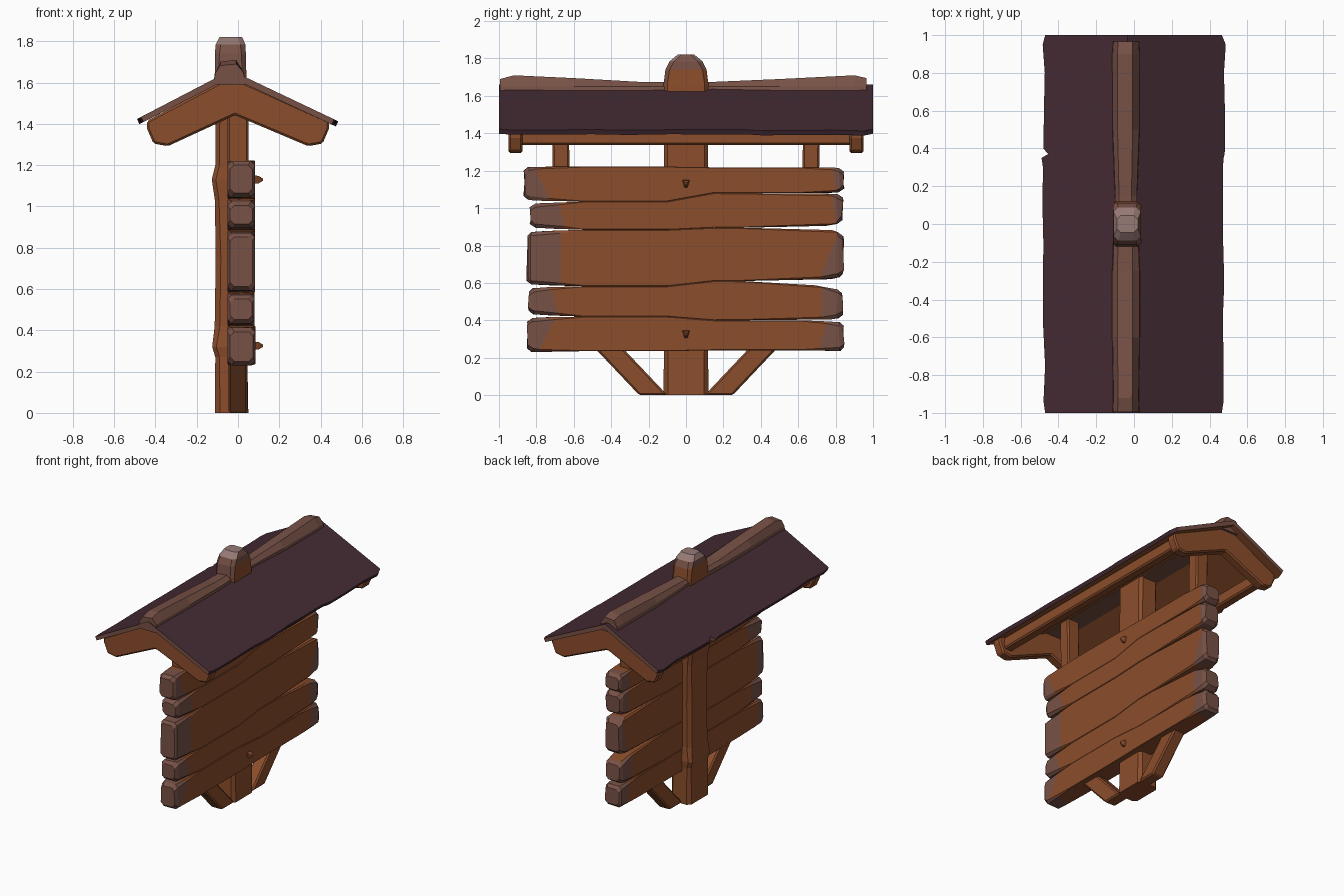
import bpy, bmesh, random
from mathutils import Vector

if "Cube" in bpy.data.objects:
    bpy.data.objects.remove(bpy.data.objects["Cube"])

random.seed(7)


def mat(name, rgb):
    m = bpy.data.materials.new(name)
    m.diffuse_color = (*rgb, 1)
    m.use_nodes = True
    m.node_tree.nodes["Principled BSDF"].inputs["Base Color"].default_value = m.diffuse_color
    return m


WOOD, WORN, ROOF, PALE = 0, 1, 2, 3
MATS = [mat("warm_wood", (0.26, 0.075, 0.025)), mat("worn_wood", (0.185, 0.083, 0.062)),
        mat("roof_plum", (0.058, 0.024, 0.034)), mat("pale_wood", (0.31, 0.195, 0.18))]


def jit(a):
    return random.uniform(-a, a)


def loft(name, rings, rule=None, bevel=0):
    """Skin a list of equal-length point rings, cap both ends, colour faces by rule."""
    bm = bmesh.new()
    vs = [[bm.verts.new(p) for p in r] for r in rings]
    n = len(rings[0])
    for i in range(len(vs) - 1):
        for j in range(n):
            k = (j + 1) % n
            f = bm.faces.new((vs[i][j], vs[i][k], vs[i + 1][k], vs[i + 1][j]))
            f.tag = False
    bm.faces.new(vs[0][::-1])
    bm.faces.new(vs[-1])
    bmesh.ops.recalc_face_normals(bm, faces=bm.faces)
    bm.normal_update()
    if rule:
        for f in bm.faces:
            f.material_index = rule(f.calc_center_median(), f.normal)
    me = bpy.data.meshes.new(name)
    bm.to_mesh(me)
    bm.free()
    for m in MATS:
        me.materials.append(m)
    ob = bpy.data.objects.new(name, me)
    bpy.context.collection.objects.link(ob)
    if bevel:
        b = ob.modifiers.new("bevel", 'BEVEL')
        b.width, b.segments, b.limit_method = bevel, 1, 'ANGLE'
    return ob


def chamfered(a0, a1, b0, b1, c):
    """Rectangle outline with cut corners."""
    return [(a0 + c, b0), (a1 - c, b0), (a1, b0 + c), (a1, b1 - c),
            (a1 - c, b1), (a0 + c, b1), (a0, b1 - c), (a0, b0 + c)]


def box(name, x, y, z, bevel=0.01, lean=0):
    return loft(name, [[(px, py + d, h) for px, py in
                        ((x[0], y[0]), (x[1], y[0]), (x[1], y[1]), (x[0], y[1]))]
                       for h, d in ((z[0], 0), (z[1], lean))], bevel=bevel)


# Main post: z, back x, front x, half width, chamfer
post = [(0, -.112, .05, .12, .025), (.27, -.11, .045, .118, .02), (.32, -.125, .045, .125, .02),
        (.42, -.113, .045, .115, .025), (.75, -.108, .045, .11, .025), (1.03, -.112, .045, .115, .02),
        (1.13, -.127, .045, .122, .02), (1.2, -.11, .045, .118, .02), (1.45, -.108, .042, .118, .02),
        (1.66, -.112, .04, .12, .02), (1.74, -.112, .038, .11, .022), (1.785, -.108, .036, .088, .025),
        (1.82, -.09, .02, .045, .02)]


def post_rule(c, n):
    if c.z > 1.75:
        return PALE if n.z > .45 else WORN
    return WORN if c.z > 1.68 and n.y < -.5 else WOOD


loft("post", [[(px, py, z) for px, py in chamfered(x0, x1, -w, w, c)]
              for z, x0, x1, w, c in post], post_rule)

# Board planks: left bottom/top, right bottom/top, left end, right end
planks = [(.23, .412, .235, .39, -.845, .845), (.432, .572, .41, .565, -.84, .835),
          (.592, .872, .63, .87, -.85, .84), (.895, 1.025, .915, 1.075, -.83, .835),
          (1.045, 1.22, 1.085, 1.215, -.865, .845)]
# Closed joint heights in the middle of the board, on the left and right
joints = [(.235, .24), (.42, .40), (.582, .61), (.884, .895), (1.035, 1.08), (1.222, 1.218)]
for i, (l0, l1, r0, r1, yl, yr) in enumerate(planks):
    reach = .3 if i in (1, 2, 3) else .62
    wl, wr = -.72 + jit(.05), .75 + jit(.03)
    b, t = joints[i], joints[i + 1]
    xf = .083 + jit(.004)
    st = [(yl, l0 + .02, l1 - .02, .02, .012), (yl + .025, l0, l1, .02, 0),
          (wl, (l0 + b[0]) / 2, (l1 + t[0]) / 2, .012, 0),
          (-.55, b[0], t[0], .003, 0), (-.1, b[0], t[0], .003, 0), (.15, b[1], t[1], .003, 0),
          (reach, b[1], t[1], .004, 0), (wr, (r0 + b[1]) / 2, (r1 + t[1]) / 2, .012, 0),
          (yr - .025, r0, r1, .02, 0), (yr, r0 + .02, r1 - .02, .02, .012)]
    rings = []
    for k, (y, z0, z1, c, inset) in enumerate(st):
        wob = .05 if k in (2, 7) else .006
        rings.append([(px, y + jit(wob), pz) for px, pz in
                      chamfered(-.05 + inset, xf - inset, z0, z1, c)])
    loft(f"plank_{i + 1}", rings,
         lambda c, n: WORN if c.y < -.7 or c.y > .75 else WOOD)

# Splintered pegs through board and post
for n, z in (("upper", 1.13), ("lower", .325)):
    loft(n + "_peg", [[(x, a * r, z + b * r) for a, b in ((-1, 1), (1, 1), (.4, -1), (-.4, -1))]
                      for x, r in ((.05, .022), (.1, .018), (.12, .006))])

for s, side in ((-1, "near"), (1, "far")):
    # Diagonal foot brace
    prof = [(.1, 0), (.25, 0), (.6, .37), (.45, .37)]
    loft(side + "_foot_brace", [[(x, s * y, z) for y, z in prof] for x in (-.046, .046)], bevel=.01)
    # Short strut between board and roof
    box(side + "_strut", (-.05, .05), (s * .665 - .045, s * .665 + .045), (1.1, 1.6), lean=s * .01)
    # Chevron gable beam
    gable = [(-.44, 1.415), (-.035, 1.63), (.44, 1.415), (.44, 1.375), (.41, 1.305), (.34, 1.292),
             (-.015, 1.442), (-.34, 1.292), (-.41, 1.305), (-.44, 1.375)]
    loft(side + "_gable_beam", [[(x, s * y, z) for x, z in gable] for y in (.875, .948)], bevel=.01)
    # Purlin under the eaves
    box(("left" if s < 0 else "right") + "_purlin",
        sorted((s * .33, s * .4)), (-.9, .9), (1.337, 1.425))

# Roof: chevron slab with ragged eaves
rings = []
ys = [-1, -.94, -.75, -.5, -.32, -.12, -.1, .1, .3, .35, .37, .4, .6, .8, .95, 1]
for y in ys:
    xl, xr = -.48 + jit(.01), .478 + jit(.008)
    if y == .37:
        xl = -.455
    if abs(y) == 1:
        xl, xr = -.47, .465
    zl, zr = 1.66 - .52 * (-.035 - xl), 1.66 - .475 * (xr + .035)
    rings.append([(xl, y, zl), (-.035, y, 1.66), (xr, y, zr), (xr - .012, y, zr - .025),
                  (-.035, y, 1.625), (xl + .012, y, zl - .025)])


def roof_rule(c, n):
    if abs(n.y) > .8:
        return WORN
    return WOOD if n.z < -.6 else ROOF


loft("roof", rings, roof_rule)

# Sagging ridge beam
rings = []
for y, top in ((-.995, 1.69), (-.92, 1.71), (-.6, 1.695), (-.25, 1.675), (.15, 1.675),
               (.5, 1.69), (.9, 1.71), (.965, 1.695)):
    w = .068 - (.012 if abs(y) < .5 and y > 0 else 0) + jit(.003)
    rings.append([(-.042 + a * w, y, z) for a, z in
                  ((-1.1, 1.59), (-1, 1.645), (-.65, top - .008), (.5, top), (1, 1.65), (1.1, 1.59))])
loft("ridge_beam", rings, lambda c, n: WORN)
